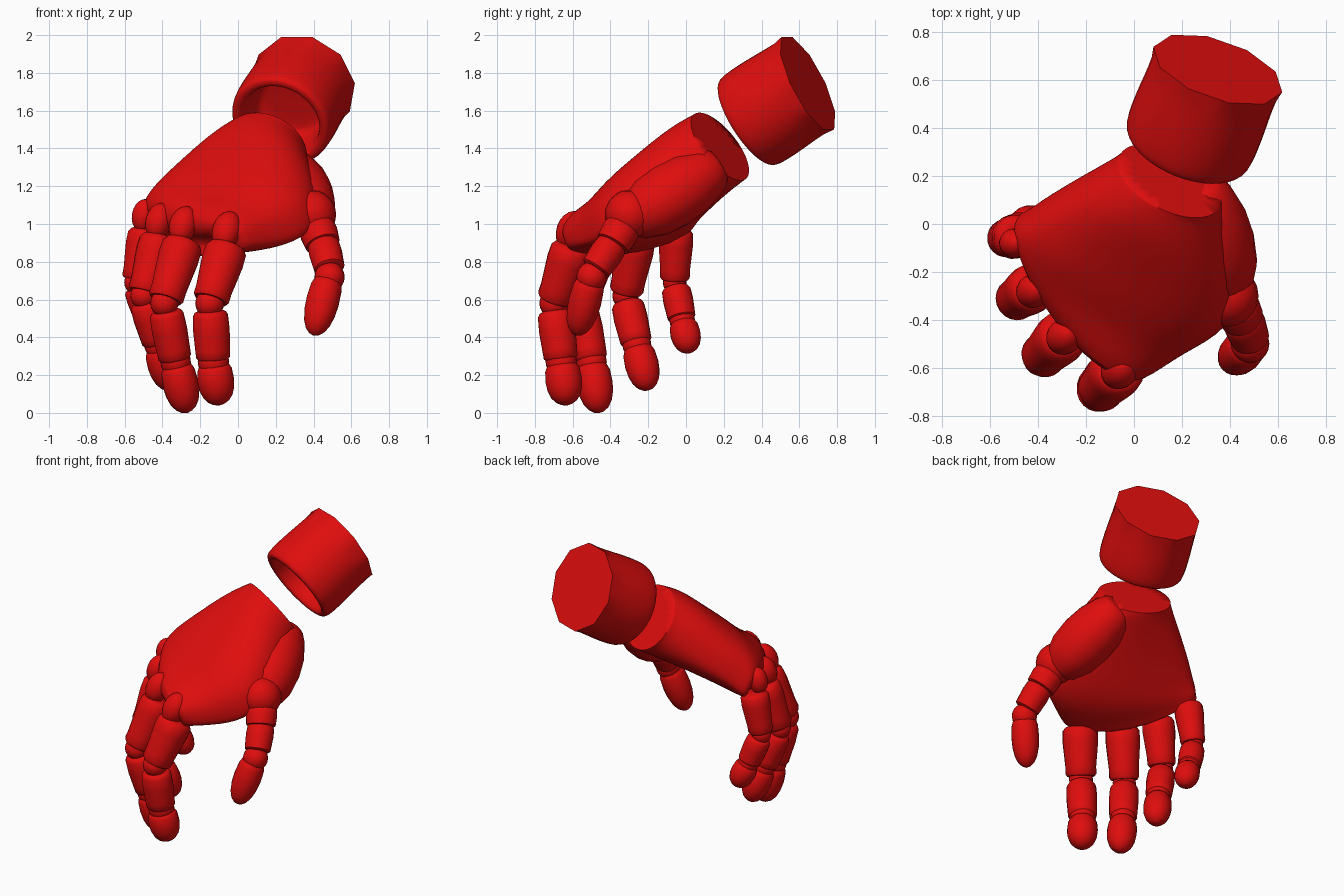
import bpy, bmesh, math
from mathutils import Vector

cube = bpy.data.objects.get("Cube")
if cube:
    bpy.data.objects.remove(cube, do_unlink=True)

RED = (0.74, 0.004, 0.004, 1)
red = bpy.data.materials.new("glossy red")
red.use_nodes = True
red.diffuse_color = RED
red.node_tree.nodes["Principled BSDF"].inputs["Base Color"].default_value = RED


def loft(name, rings, sharp=45, crease_ring=None, corners=False, subdivide=0):
    """Skin a list of equal point rings and close both ends."""
    bm = bmesh.new()
    edge_crease = bm.edges.layers.float.new("crease_edge")
    vert_crease = bm.verts.layers.float.new("crease_vert")
    loops = [[bm.verts.new(p) for p in ring] for ring in rings]
    n = len(loops[0])
    for a, b in zip(loops, loops[1:]):
        for i in range(n):
            j = (i + 1) % n
            bm.faces.new((a[i], a[j], b[j], b[i]))
    bm.faces.new(loops[0])
    bm.faces.new(loops[-1])
    bmesh.ops.recalc_face_normals(bm, faces=bm.faces)
    if crease_ring is not None:
        ring = set(loops[crease_ring])
        for e in bm.edges:
            if e.verts[0] in ring and e.verts[1] in ring:
                e[edge_crease] = 1.0
        for v in ring:
            v[vert_crease] = 1.0 if corners else 0.0
    mesh = bpy.data.meshes.new(name)
    bm.to_mesh(mesh)
    bm.free()
    mesh.shade_smooth()
    mesh.set_sharp_from_angle(angle=math.radians(sharp))
    mesh.materials.append(red)
    obj = bpy.data.objects.new(name, mesh)
    bpy.context.collection.objects.link(obj)
    if subdivide:
        mod = obj.modifiers.new("Subdivision", 'SUBSURF')
        mod.levels = mod.render_levels = subdivide
    return obj


def lathe(name, p, q, r, profile, sides=20, end_axis=None, **kw):
    """Turn a profile of (position along p to q, radius factor)."""
    p, q = Vector(p), Vector(q)
    start = (q - p).to_track_quat('Z', 'Y')
    end = Vector(end_axis).to_track_quat('Z', 'Y') if end_axis else start
    rings = []
    for t, f in profile:
        rot = start.slerp(end, t)
        angles = [2 * math.pi * i / sides for i in range(sides)]
        rings.append([p.lerp(q, t) + rot @ Vector((r * f * math.cos(a), r * f * math.sin(a), 0))
                      for a in angles])
    return loft(name, rings, **kw)


def arc(steps=10):
    return [((1 - math.cos(a)) / 2, max(math.sin(a), 0.01))
            for a in (math.pi * i / steps for i in range(steps + 1))]


def ball(name, center, r, axis=(0, 0, 1), length=None):
    h = Vector(axis).normalized() * (length or r)
    return lathe(name, Vector(center) - h, Vector(center) + h, r, arc())


LOWER = [(0, .7), (.03, .92), (.1, 1.08), (.3, 1.1), (.8, .95), (.95, .95), (1, .85)]
BONE = [(0, .7), (.03, .86), (.1, .96), (.4, 1), (.8, .95), (.95, .93), (1, .8)]
TIP = [(0, .6), (.04, .82), (.15, .95), (.4, 1), (.6, .95), (.78, .8), (.9, .58), (.97, .32), (1, .05)]

# Cuff: closed faceted end, hollow round mouth
CUFF = [(.55, .6), (.5, .72), (.08, .78), (0, .84), (0, .98), (.07, 1.05), (.5, 1.05), (1, 1)]
lathe("cuff", (.22, .32, 1.535), (.35, .645, 1.745), .285, CUFF, sides=10,
      end_axis=(.3, .85, .43), crease_ring=len(CUFF) - 1, corners=True, subdivide=2)

# Palm: sections from wrist to knuckles (little side, thumb side, rise, drop, bulge)
SECTIONS = [
    ((-.06, .29, 1.41), (.36, .07, 1.41), .22, .22, 0),
    ((-.08, .27, 1.39), (.36, .05, 1.39), .23, .22, 0),
    ((-.20, .21, 1.27), (.39, -.06, 1.30), .28, .17, 0),
    ((-.36, .12, 1.13), (.44, -.27, 1.14), .29, .12, 0),
    ((-.43, .07, 1.06), (.41, -.44, .98), .30, .09, .02),
    ((-.47, .05, 1.02), (.23, -.52, .91), .26, .08, .05),
    ((-.49, .03, 1.0), (.04, -.66, .91), .19, .08, .08),
    ((-.47, -.01, .96), (-.01, -.63, .88), .08, .06, .10),
]
FORWARD = Vector((-.565, -.665, -.49))
UP_WRIST, UP_KNUCKLE = Vector((-.25, -.5, .825)), Vector((-.32, -.35, .88))


def power(v, e):
    return math.copysign(abs(v) ** e, v)


rings = []
for k, (a, b, rise, drop, bulge) in enumerate(SECTIONS):
    a, b = Vector(a), Vector(b)
    up = UP_WRIST.lerp(UP_KNUCKLE, min(k / 3, 1))
    square = 1 - .05 * k if k > 1 else 1
    ring = []
    for i in range(24):
        t = 2 * math.pi * i / 24
        c, s = power(math.cos(t), square), power(math.sin(t), square)
        ring.append((a + b) / 2 + (b - a) / 2 * c + up * s * (rise if s > 0 else drop)
                    + FORWARD * bulge * (1 - c * c))
    rings.append(ring)
loft("palm", rings, sharp=75, crease_ring=0, subdivide=2)

# Fingers: knuckle, middle joint, end joint, tip, radius
FINGERS = {
    "index": ((-.04, -.58, .94), (-.15, -.70, .58), (-.13, -.66, .27), (-.10, -.63, .04), .098),
    "middle": ((-.27, -.44, .97), (-.39, -.56, .58), (-.33, -.50, .27), (-.27, -.46, .0), .095),
    "ring": ((-.40, -.25, .99), (-.50, -.32, .62), (-.42, -.26, .36), (-.35, -.20, .12), .09),
    "little": ((-.48, -.05, 1.02), (-.54, -.06, .69), (-.47, -.02, .49), (-.40, .02, .32), .08),
}
for name, (*points, r) in FINGERS.items():
    k, p, d, t = map(Vector, points)
    ball(name + "_knuckle", k + Vector((-.02, -.03, .025)), r * .78, p - k, r * 1.1)
    lathe(name + "_lower_segment", k.lerp(p, .14), k.lerp(p, .95), r * 1.05, LOWER)
    ball(name + "_middle_joint", p, r * .78)
    lathe(name + "_middle_segment", p.lerp(d, .13), p.lerp(d, .96), r, BONE)
    ball(name + "_end_joint", d, r * .85)
    lathe(name + "_fingertip", d.lerp(t, .05), t, r, TIP)

# Thumb: fleshy base, ball, segment and tip
FLESH = [(0, .5), (.03, .62), (.12, .78), (.3, .95), (.5, 1), (.7, .93), (.88, .68), (.97, .35), (1, .05)]
lathe("thumb_base", (.26, .17, 1.31), (.39, -.34, .99), .18, FLESH)
ball("thumb_ball", (.39, -.30, 1.05), .13)
lathe("thumb_collar", (.415, -.33, .99), (.45, -.39, .89), .1, BONE)
lathe("thumb_segment", (.45, -.385, .90), (.485, -.48, .76), .088, BONE)
ball("thumb_joint", (.485, -.50, .72), .08)
lathe("thumb_tip", (.48, -.505, .71), (.40, -.58, .41), .088, TIP)
